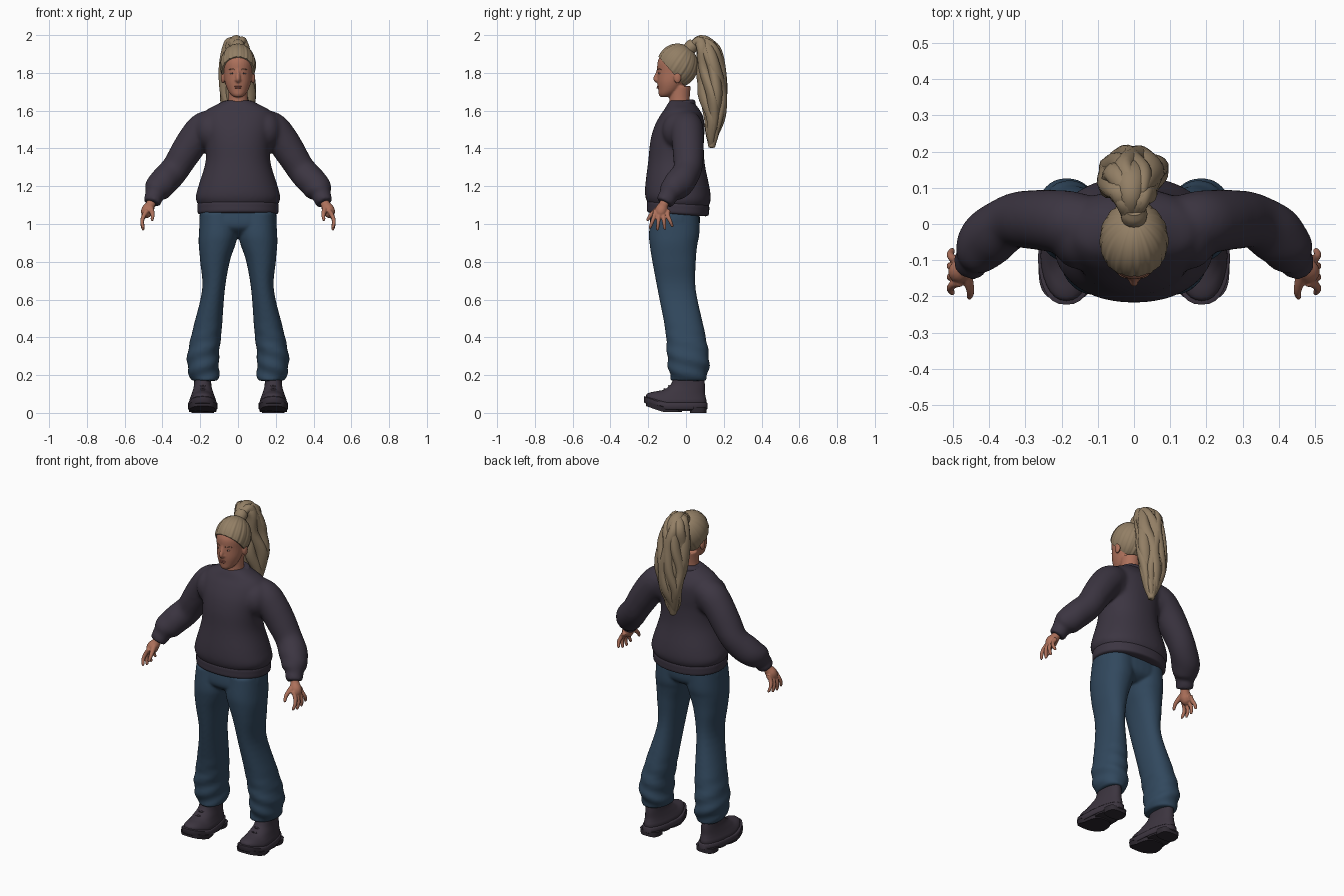
import bpy, bmesh, math, random
from mathutils import Vector

random.seed(4)
cube = bpy.data.objects.get("Cube")
if cube:
    bpy.data.objects.remove(cube)


def material(name, *rgb):
    mat = bpy.data.materials.new(name)
    mat.use_nodes = True
    mat.diffuse_color = (*rgb, 1)
    mat.node_tree.nodes["Principled BSDF"].inputs["Base Color"].default_value = (*rgb, 1)
    return mat


SKIN = material("skin", .42, .165, .105)
HAIR = material("blonde hair", .29, .212, .13)
KNIT = material("plum knit", .045, .036, .054)
DENIM = material("blue denim", .031, .065, .111)
LEATHER = material("plum leather", .045, .035, .05)
RUBBER = material("dark rubber", .03, .024, .033)
LIP = material("lip", .34, .11, .08)
BROW = material("brow", .24, .11, .07)
WHITE = material("eye white", .36, .22, .18)
IRIS = material("iris", .05, .035, .03)


def spline(rows, steps=5):
    """Smooth interpolation through rows of numbers."""
    padded = [rows[0], *rows, rows[-1]]
    out = []
    for quad in zip(padded, padded[1:], padded[2:], padded[3:]):
        for s in range(steps):
            t = s / steps
            out.append([.5 * (2 * q + (r - p) * t + (2 * p - 5 * q + 4 * r - w) * t * t
                              + (3 * q - p - 3 * r + w) * t ** 3) for p, q, r, w in zip(*quad)])
    out.append(list(rows[-1]))
    return out


def skin_loops(bm, loops):
    loops = [[bm.verts.new(p) for p in loop] for loop in loops]
    for a, b in zip(loops, loops[1:]):
        for i in range(len(a)):
            bm.faces.new((a[i - 1], a[i], b[i], b[i - 1]))
    bm.faces.new(loops[0])
    bm.faces.new(loops[-1])


def stack(bm, rows, side=1, power=2, seg=32, tilt=0, fold=None, steps=5):
    """Stack of level rings: height, centre x, half width, front y, back y."""
    loops = []
    for z, cx, rx, front, back in spline(rows, steps):
        loop = []
        for i in range(seg):
            a = math.tau * i / seg
            k = 1 + (fold(a, z) if fold else 0)
            c, s = math.cos(a), math.sin(a)
            x = side * (cx + k * rx * math.copysign(abs(c) ** (2 / power), c))
            y = (front + back) / 2 + k * (back - front) / 2 * math.copysign(abs(s) ** (2 / power), s)
            loop.append((x, y, z + tilt * y))
        loops.append(loop)
    skin_loops(bm, loops)


def tube(bm, rows, side=1, axis=1, seg=16, fold=None):
    """Tube along x, y, z with a radius at each point."""
    pts = spline([(side * r[0], *r[1:]) for r in rows])
    ref = Vector([float(i == axis) for i in range(3)])
    loops = []
    for n, p in enumerate(pts):
        before, after = pts[max(n - 1, 0)], pts[min(n + 1, len(pts) - 1)]
        along = (Vector(after[:3]) - Vector(before[:3])).normalized()
        u = along.cross(ref).normalized()
        w = along.cross(u)
        loop = []
        for i in range(seg):
            a = math.tau * i / seg
            r = p[3] * (1 + (fold(a, n / len(pts)) if fold else 0))
            loop.append(Vector(p[:3]) + r * (u * math.cos(a) + w * math.sin(a)))
        loops.append(loop)
    skin_loops(bm, loops)


def ball(bm, centre, radii):
    made = bmesh.ops.create_uvsphere(bm, u_segments=20, v_segments=12, radius=1)["verts"]
    for v in made:
        v.co = Vector(centre) + Vector(a * b for a, b in zip(v.co, radii))


def finish(name, bm, mat, fuse=0, relax=4, crease=50):
    """Turn the bmesh into an object, optionally fusing and relaxing its shells."""
    bmesh.ops.recalc_face_normals(bm, faces=bm.faces)
    mesh = bpy.data.meshes.new(name)
    bm.to_mesh(mesh)
    bm.free()
    obj = bpy.data.objects.new(name, mesh)
    bpy.context.collection.objects.link(obj)
    if fuse:
        remesh = obj.modifiers.new("fuse", "REMESH")
        remesh.mode, remesh.voxel_size = "VOXEL", fuse
        soften = obj.modifiers.new("relax", "SMOOTH")
        soften.factor, soften.iterations = .5, relax
        graph = bpy.context.evaluated_depsgraph_get()
        mesh = bpy.data.meshes.new_from_object(obj.evaluated_get(graph))
        obj.modifiers.clear()
        obj.data = mesh
    mesh.materials.clear()
    mesh.materials.append(mat)
    mesh.shade_smooth()
    mesh.set_sharp_from_angle(angle=math.radians(crease))


# Sweater: body, shoulders and puffed sleeves fused into one knit
bm = bmesh.new()
stack(bm, [(1.07, 0, .19, -.18, .1), (1.1, 0, .211, -.203, .119),
           (1.135, 0, .225, -.216, .131), (1.2, 0, .209, -.215, .125),
           (1.32, 0, .173, -.2, .1), (1.42, 0, .171, -.19, .094), (1.5, 0, .182, -.17, .098),
           (1.565, 0, .185, -.138, .094), (1.603, 0, .165, -.112, .076), (1.63, 0, .115, -.098, .056),
           (1.652, 0, .074, -.083, .036)],
      power=2.2, seg=48, tilt=-.06)
for side in (1, -1):
    ball(bm, (side * .15, -.022, 1.495), (.085, .105, .105))
    tube(bm, [(.05, -.005, 1.54, .06), (.12, 0, 1.528, .078), (.18, .004, 1.505, .088), (.23, .009, 1.45, .086),
              (.28, .012, 1.375, .082), (.335, .008, 1.288, .076), (.395, -.032, 1.222, .079),
              (.43, -.075, 1.178, .069), (.441, -.092, 1.154, .051), (.448, -.102, 1.135, .05),
              (.457, -.114, 1.11, .047)], side, seg=28,
         fold=lambda a, t: .09 * max(0, t - .35) * math.sin(2 * a + 40 * t))
finish("sweater", bm, KNIT, fuse=.009, relax=14)

# Ribbed hem and collar
bm = bmesh.new()
stack(bm, [(1.047, 0, .195, -.19, .105), (1.055, 0, .212, -.205, .12), (1.08, 0, .215, -.207, .123),
           (1.103, 0, .214, -.206, .122), (1.115, 0, .2, -.195, .112)], power=2.2, seg=48, tilt=-.06)
finish("sweater_hem", bm, KNIT)

bm = bmesh.new()
stack(bm, [(1.615, 0, .086, -.1, .05), (1.635, 0, .089, -.101, .051), (1.65, 0, .081, -.093, .043),
           (1.655, 0, .068, -.085, .03)], tilt=.15)
finish("sweater_collar", bm, KNIT)

# Trousers: seat and two flared legs
bm = bmesh.new()
stack(bm, [(1.1, 0, .195, -.18, .07), (1, 0, .203, -.191, .073), (.96, 0, .14, -.165, .058),
           (.935, 0, .04, -.12, .02)], power=2.4)
for side in (1, -1):
    stack(bm, [(1.06, .1, .1, -.185, .07), (.95, .104, .103, -.196, .071), (.89, .111, .097, -.192, .06),
               (.8, .122, .078, -.178, .052), (.65, .13, .06, -.15, .052), (.44, .163, .077, -.11, .097),
               (.3, .185, .084, -.1, .122), (.22, .181, .082, -.09, .119), (.17, .176, .07, -.08, .105)],
          side, power=2.2,
          fold=lambda a, z: .055 * max(0, .5 - z) / .3 * math.sin(2 * a + 70 * z))
finish("trousers", bm, DENIM, fuse=.008, relax=4)


# Boots: upper, welt, tread and laces, tapered to the heel with a lifted toe
def shape_boot(bm, centre):
    for v in bm.verts:
        taper = min(max((v.co.y + .1) / .2, 0), 1)
        v.co.x = centre + (v.co.x - centre) * (1 - .22 * taper)
        v.co.z += .35 * max(0, -v.co.y - .12)


for side, label in ((1, "left"), (-1, "right")):
    mid = .187
    bm = bmesh.new()
    stack(bm, [(.04, mid, .072, -.212, .105), (.065, mid, .073, -.21, .108), (.085, mid, .067, -.188, .104),
               (.108, mid, .06, -.145, .1), (.145, mid, .052, -.085, .1), (.2, mid, .05, -.06, .095)],
          side, power=2.3)
    shape_boot(bm, side * mid)
    finish(label + "_boot", bm, LEATHER)

    bm = bmesh.new()
    stack(bm, [(.018, mid, .076, -.218, .108), (.022, mid, .08, -.223, .114), (.05, mid, .08, -.223, .114),
               (.054, mid, .076, -.218, .11)], side, power=2.5, steps=1)
    shape_boot(bm, side * mid)
    finish(label + "_boot_welt", bm, LEATHER)

    bm = bmesh.new()
    for low, front, back in ((.004, -.212, -.02), (.01, -.05, .04), (0, .02, .108)):
        stack(bm, [(low, mid, .071, front, back), (.03, mid, .077, front, back)], side, power=3, steps=1)
    shape_boot(bm, side * mid)
    finish(label + "_boot_tread", bm, RUBBER)

    bm = bmesh.new()
    for i in range(3):
        y, z, w = -.14 + .025 * i, .11 + .016 * i, .036
        tube(bm, [(mid - w, y + .02, z - .014, .004), (mid, y, z, .005),
                  (mid + w, y + .02, z - .014, .004)], side, axis=2, seg=8)
    finish(label + "_boot_laces", bm, LEATHER)

    # Hand: palm, four fingers and a thumb
    bm = bmesh.new()
    tube(bm, [(.452, -.105, 1.14, .024), (.462, -.117, 1.105, .025), (.478, -.13, 1.075, .033),
              (.488, -.134, 1.05, .027), (.494, -.135, 1.035, .012)], side)
    for i, reach in enumerate((.064, .074, .07, .056)):
        y = -.166 + .023 * i
        lean = .008 * (1.5 - i)
        tube(bm, [(.48, y + .004, 1.072, .012), (.497, y, 1.047, .012),
                  (.508, y - lean, 1.046 - reach * .5, .0105),
                  (.502, y - 2 * lean, 1.046 - reach, .008), (.499, y - 2 * lean, 1.041 - reach, .002)],
             side, seg=10)
    tube(bm, [(.465, -.13, 1.095, .016), (.457, -.162, 1.07, .014), (.452, -.187, 1.047, .011),
              (.455, -.202, 1.022, .008), (.456, -.204, 1.015, .002)], side, seg=10)
    finish(label + "_hand", bm, SKIN, fuse=.004, relax=3)

    # Eye with iris and brow
    bm = bmesh.new()
    ball(bm, (side * .031, -.1375, 1.797), (.012, .009, .004))
    finish(label + "_eye", bm, WHITE)
    bm = bmesh.new()
    ball(bm, (side * .031, -.143, 1.797), (.005, .0045, .004))
    finish(label + "_iris", bm, IRIS)
    bm = bmesh.new()
    tube(bm, [(.016, -.149, 1.817, .002), (.032, -.1445, 1.821, .003), (.05, -.13, 1.816, .002)],
         side, axis=2, seg=8)
    finish(label + "_brow", bm, BROW)

# Head: skull, jaw, neck, nose and ears fused
bm = bmesh.new()
stack(bm, [(1.672, 0, .02, -.135, -.09), (1.685, 0, .038, -.144, -.06), (1.71, 0, .055, -.147, -.03),
           (1.75, 0, .069, -.152, 0), (1.8, 0, .076, -.152, .03), (1.86, 0, .08, -.15, .042),
           (1.91, 0, .066, -.122, .035), (1.935, 0, .035, -.09, .005)])
stack(bm, [(1.6, 0, .062, -.09, .03), (1.66, 0, .052, -.088, .02), (1.73, 0, .052, -.085, .025)])
tube(bm, [(0, -.145, 1.82, .009), (0, -.152, 1.795, .01), (0, -.161, 1.77, .012),
          (0, -.154, 1.758, .011), (0, -.145, 1.75, .006)], axis=0)
for side in (1, -1):
    ball(bm, (side * .011, -.15, 1.762), (.008, .01, .007))
    ball(bm, (side * .08, -.045, 1.775), (.011, .02, .032))
finish("head", bm, SKIN, fuse=.0045, relax=5)

bm = bmesh.new()
ball(bm, (0, -.147, 1.728), (.019, .008, .004))
ball(bm, (0, -.147, 1.721), (.017, .009, .005))
finish("lips", bm, LIP)

# Hair swept back: grooves run to the tie, cut along the hairline
bm = bmesh.new()
bmesh.ops.create_uvsphere(bm, u_segments=120, v_segments=32, radius=1)
turn = Vector((0, 0, 1)).rotation_difference(Vector((0, .065, .095)))
for v in bm.verts:
    lon = math.atan2(v.co.y, v.co.x)
    groove = math.cos(18 * lon) + .8 * math.cos(31 * lon + 1)
    p = turn @ v.co * (1 + .013 * groove * (1 - v.co.z ** 2))
    v.co = Vector((p.x * .094, p.y * .109 - .045, p.z * .115 + 1.84))
cut = bmesh.ops.bisect_plane(bm, geom=bm.verts[:] + bm.edges[:] + bm.faces[:], plane_co=(0, -.143, 1.883),
                             plane_no=(0, .165, .145), clear_inner=True)["geom_cut"]
bmesh.ops.holes_fill(bm, edges=[e for e in cut if isinstance(e, bmesh.types.BMEdge)])
finish("swept_hair", bm, HAIR)

bm = bmesh.new()
tube(bm, [(0, .005, 1.915, .03), (0, .02, 1.93, .036), (0, .033, 1.945, .036), (0, .045, 1.96, .028)], axis=0)
finish("hair_tie", bm, HAIR)

# Ponytail: a full core wrapped in wavy locks (y, z, spread, lock radius)
tail = [(.02, 1.93, .008, .018), (.075, 1.966, .022, .025), (.115, 1.925, .043, .03), (.128, 1.82, .05, .033),
        (.143, 1.69, .054, .034), (.15, 1.57, .04, .028), (.14, 1.47, .02, .02), (.136, 1.405, .005, .006)]
bm = bmesh.new()
tube(bm, [(-.009, y, z, spread + .012) for y, z, spread, _ in tail], axis=0, seg=24)
for k in range(11):
    phase, path = math.tau * k / 11, []
    for i, (y, z, spread, thick) in enumerate(tail):
        a = phase + .2 * i + .36 * math.sin(2 * i + 2 * k)
        reach = spread * random.uniform(.84, 1.14)
        path.append((1.2 * reach * math.cos(a) - .009, y + .85 * reach * math.sin(a), z,
                     thick * random.uniform(.8, 1.08)))
    tube(bm, path, axis=0, seg=14, fold=lambda a, t: .06 * math.cos(3 * a + 9 * t))
finish("ponytail", bm, HAIR, crease=100)
